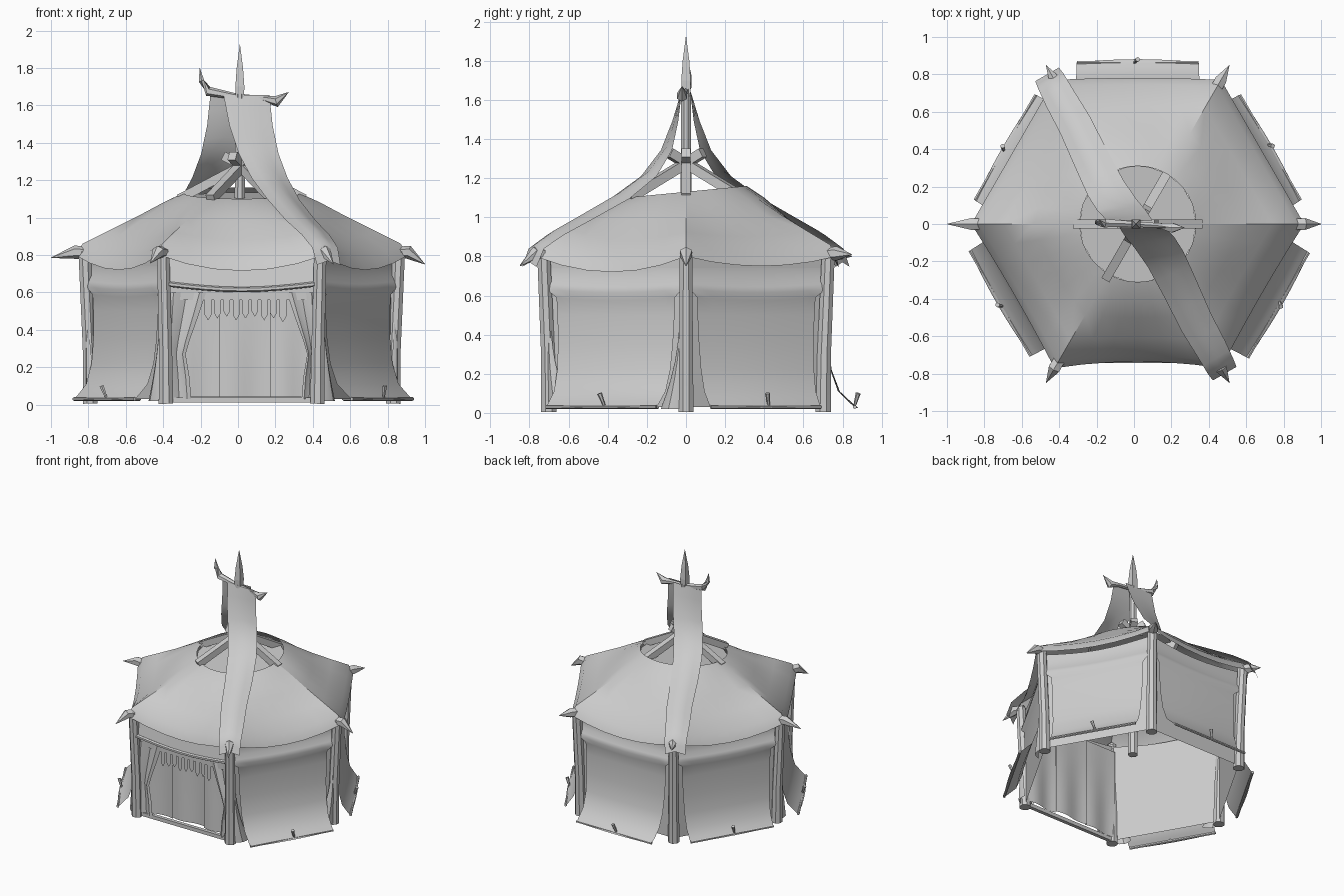
import bpy, math
from mathutils import Vector

cube = bpy.data.objects.get("Cube")
if cube:
    bpy.data.objects.remove(cube)

mat = bpy.data.materials.new("pale_grey_cloth")
mat.use_nodes = True
GREY = (0.6, 0.6, 0.6, 1)
mat.diffuse_color = GREY
mat.node_tree.nodes["Principled BSDF"].inputs["Base Color"].default_value = GREY

CX = 0.02          # tent centre in x
FRONT = 4          # index of the doorway side


def make(name, verts, faces, smooth=True):
    me = bpy.data.meshes.new(name)
    me.from_pydata([tuple(v) for v in verts], [], faces)
    me.materials.append(mat)
    ob = bpy.data.objects.new(name, me)
    bpy.context.collection.objects.link(ob)
    bpy.ops.object.select_all(action='DESELECT')
    ob.select_set(True)
    bpy.context.view_layer.objects.active = ob
    if smooth:
        bpy.ops.object.shade_smooth_by_angle(angle=math.radians(35))
    return ob


def sheet(name, f, nu, nv):
    """Cloth surface from f(u, v) with u and v in 0..1."""
    verts = [f(i / nu, j / nv) for j in range(nv + 1) for i in range(nu + 1)]
    w = nu + 1
    faces = [(j * w + i, j * w + i + 1, j * w + w + i + 1, j * w + w + i)
             for j in range(nv) for i in range(nu)]
    return make(name, verts, faces)


def tube(name, path, radii, n=8, smooth=True):
    """Closed tube along a path with one radius per point."""
    path = [Vector(p) for p in path]
    verts, faces, m = [], [], len(path)
    for i, p in enumerate(path):
        d = (path[min(i + 1, m - 1)] - path[max(i - 1, 0)]).normalized()
        a = d.cross(Vector((0, 0, 1)) if abs(d.z) < 0.9 else Vector((0, 1, 0))).normalized()
        b = d.cross(a)
        for k in range(n):
            t = 2 * math.pi * (k + 0.5) / n
            verts.append(p + (a * math.cos(t) + b * math.sin(t)) * max(radii[i], 0.001))
    for i in range(m - 1):
        for k in range(n):
            k2 = (k + 1) % n
            faces.append((i * n + k, i * n + k2, i * n + n + k2, i * n + n + k))
    faces += [tuple(range(n))[::-1], tuple(range((m - 1) * n, m * n))]
    return make(name, verts, faces, smooth)


def polar(deg, r, z):
    a = math.radians(deg)
    return Vector((CX + r * math.cos(a), r * math.sin(a), z))


def on_side(k, along, out, z):
    """Point on wall side k: distance along the wall, outward, up."""
    a = math.radians(60 * k + 120)
    return polar(60 * k + 30, out, z) + Vector((math.cos(a), math.sin(a), 0)) * along


def lerp_list(pts, v):
    """Sample a list of vectors or tuples at v in 0..1."""
    x = v * (len(pts) - 1)
    i = min(int(x), len(pts) - 2)
    return Vector(pts[i]).lerp(Vector(pts[i + 1]), x - i)


# Roof: hexagonal canopy with a round crown opening and sagging eaves
PROFILE = [(0.31, 1.13), (0.42, 1.08), (0.56, 1.005), (0.72, 0.925), (0.85, 0.86), (0.89, 0.80)]
BULGE = [0.0, 0.01, 0.0, -0.01, -0.035, -0.01]   # outward bow of each eave
SAG = [0.05, 0.06, 0.07, 0.08, 0.085, 0.08]


def roof_point(u, v):
    k = min(int(u * 6), 5)
    t = u * 6 - k
    r, z = lerp_list(PROFILE, v)
    s = (r - 0.31) / 0.58
    hexa = polar(60 * k, r, z).lerp(polar(60 * k + 60, r, z), t)
    p = polar(360 * u, r, z).lerp(hexa, min(1, s * 1.6))
    p.z += 0.03 * math.sin(2 * math.pi * u) * (1 - s) ** 2
    bow = s * s * 4 * t * (1 - t)
    a = math.radians(60 * k + 30)
    return p + Vector((math.cos(a) * BULGE[k], math.sin(a) * BULGE[k], -SAG[k])) * bow


sheet("roof_canopy", roof_point, 36, 5)
make("crown_cloth", [polar(20 * i, 0.312, 1.105 + 0.03 * math.sin(math.radians(20 * i)))
                     for i in range(18)], [tuple(range(18))], False)

# Corner poles, crown beams and pointed rafter ends
TIP_Z = [0.75, 0.81, 0.80, 0.785, 0.755, 0.75]
for k in range(6):
    a = 60 * k
    tube("corner_pole", [polar(a, 0.81, 0.005), polar(a, 0.815, 0.3), polar(a, 0.84, 0.82)],
         [0.042, 0.038, 0.036])
    tube("crown_beam", [polar(a, 0.335, 1.10), polar(a, -0.1, 1.33)], [0.034, 0.034], 4, False)
    tip = 1.02 if k == 3 else 0.98
    tube("rafter_tip", [polar(a, 0.82, 0.81), polar(a, 0.89, 0.815), polar(a, tip, TIP_Z[k])],
         [0.034, 0.036, 0], 6)

# Walls: flat inner wall, outer panel with a rolled top and flared foot, peg
PANEL = [(0.702, 0.74), (0.705, 0.69), (0.725, 0.66), (0.732, 0.63), (0.72, 0.59),
         (0.715, 0.5), (0.72, 0.35), (0.735, 0.22), (0.77, 0.11), (0.82, 0.055), (0.85, 0.025)]
FLARE = [0.75, 1.12, 0.75, 1.0, 0, 1.15]
for k in range(6):
    if k == FRONT:
        continue
    gain = FLARE[k]

    def inner(u, v):
        top = 0.80 - 0.04 * math.sin(math.pi * u)
        return on_side(k, 0.82 * (u - 0.5), 0.70, top + (0.03 - top) * v)

    def panel(u, v):
        o, z = lerp_list(PANEL, v)
        w = 0.80 if z > 0.6 else 0.65 + 0.08 * z
        swell = 0.015 * math.sin(math.pi * u)
        if z < 0.5:
            o = 0.715 + (o - 0.715) * gain
        return on_side(k, w * (u - 0.5), o + swell * v * v, z - (swell if 0.55 < z < 0.7 else 0))

    sheet("inner_wall", inner, 8, 1)
    sheet("wall_panel", panel, 8, 10)
    out = 0.715 + 0.125 * gain
    tube("hem", [on_side(k, s * 0.325, out + 0.008, 0.03) for s in (-1, 1)], [0.01] * 2, 6)
    tube("ground_peg", [on_side(k, 0.02, out + 0.005, 0.03), on_side(k, 0.0, out + 0.025, 0.1)],
         [0.006, 0.013], 6)

# Gathered skirts at the foot of the poles beside the two front walls
for k in (3, 5):
    for s in (-1, 1):
        def skirt(u, v):
            return on_side(k, s * (0.40 - u * (0.02 + 0.11 * v * v)),
                           0.725 + 0.035 * v * math.sin(math.pi * u), 0.5 - 0.48 * v)
        sheet("pole_skirt", skirt, 4, 6)


# Doorway: top band, sagging rail, hanging tongues, tied curtains, inner drapes
def band(u, v):
    dip = math.sin(math.pi * u)
    return on_side(FRONT, 0.8 * (u - 0.5), 0.695 + 0.03 * v, 0.80 - 0.155 * v - 0.035 * dip)


sheet("door_band", band, 10, 3)
tube("door_rail", [on_side(FRONT, 0.8 * (u / 8 - 0.5), 0.73, 0.645 - 0.03 * math.sin(math.pi * u / 8))
                   for u in range(9)], [0.014] * 9, 6)


def valance(u, v):
    return on_side(FRONT, 0.76 * (u - 0.5), 0.70, 0.64 - 0.08 * v)


sheet("door_valance", valance, 8, 1)
for i in range(9):
    x, tip = -0.18 + 0.05 * i, 0.45 + 0.01 * (i % 3)
    if i == 8:
        tip -= 0.03
    outline = [(-0.018, 0.58), (-0.018, tip + 0.03), (0, tip), (0.018, tip + 0.03), (0.018, 0.58)]
    make("valance_tongue", [on_side(FRONT, x + a, 0.705, z) for a, z in outline], [(0, 1, 2, 3, 4)], False)

EDGE = [(0.19, 0.6), (0.23, 0.48), (0.28, 0.34), (0.30, 0.27), (0.28, 0.15), (0.27, 0.03)]
for s in (-1, 1):
    def curtain(u, v):
        e, z = lerp_list(EDGE, v)
        e += 0.05 * (s > 0)
        return on_side(FRONT, s * (0.40 + (e - 0.40) * u), 0.70 + 0.012 * math.sin(9 * u), z)
    sheet("door_curtain", curtain, 6, 10)

for name, x0, x1, depth in (("left_drape", 0.15, 0.4, 0.665), ("right_drape", -0.4, -0.12, 0.665),
                            ("middle_drape", -0.13, 0.16, 0.65)):
    def drape(u, v):
        return on_side(FRONT, x0 + (x1 - x0) * u,
                       depth + 0.012 * math.sin(2 * math.pi * u) * v, 0.74 - 0.7 * v)
    sheet(name, drape, 8, 4)
tube("threshold", [on_side(FRONT, s * 0.4, 0.69, 0.025) for s in (-1, 1)], [0.02] * 2, 4, False)

# Centre mast with spear point, and a horned crossbar
MX = 0.01
tube("mast", [(MX, 0, 0.28), (MX, 0, 1.66)], [0.036, 0.026])
tube("mast_point", [(MX, 0, 1.62), (MX, 0, 1.7), (MX, 0, 1.8), (MX, 0, 1.925)],
     [0.03, 0.034, 0.024, 0], 4, False)
tube("crossbar", [(-0.205, 0.01, 1.8), (-0.195, 0.01, 1.73), (-0.16, 0.005, 1.675), (0, 0, 1.645),
                  (0.14, -0.01, 1.635), (0.205, -0.02, 1.62), (0.27, -0.02, 1.67)],
     [0, 0.017, 0.026, 0.016, 0.016, 0.03, 0], 6)

# Two long pennants draped from the crossbar along opposite ridges
CENTRE = [(0.035, -0.02, 1.655), (0.06, -0.055, 1.5), (0.1, -0.10, 1.36), (0.16, -0.19, 1.235),
          (0.235, -0.34, 1.125), (0.325, -0.53, 1.015), (0.405, -0.67, 0.935), (0.455, -0.765, 0.865),
          (0.475, -0.80, 0.77)]
for name, flip in (("front_pennant", 1), ("back_pennant", -1)):
    def pennant(u, v):
        p = lerp_list(CENTRE, v)
        turn = math.radians(30 * min(1, v * 2))
        off = (u - 0.5) * (0.245 - 0.1 * v)
        p += Vector((math.cos(turn), math.sin(turn), 0)) * off
        p.z -= abs(off) * 0.32 * min(1, v * 2)
        return Vector((MX + flip * p.x, flip * p.y, p.z))
    sheet(name, pennant, 4, 16)
